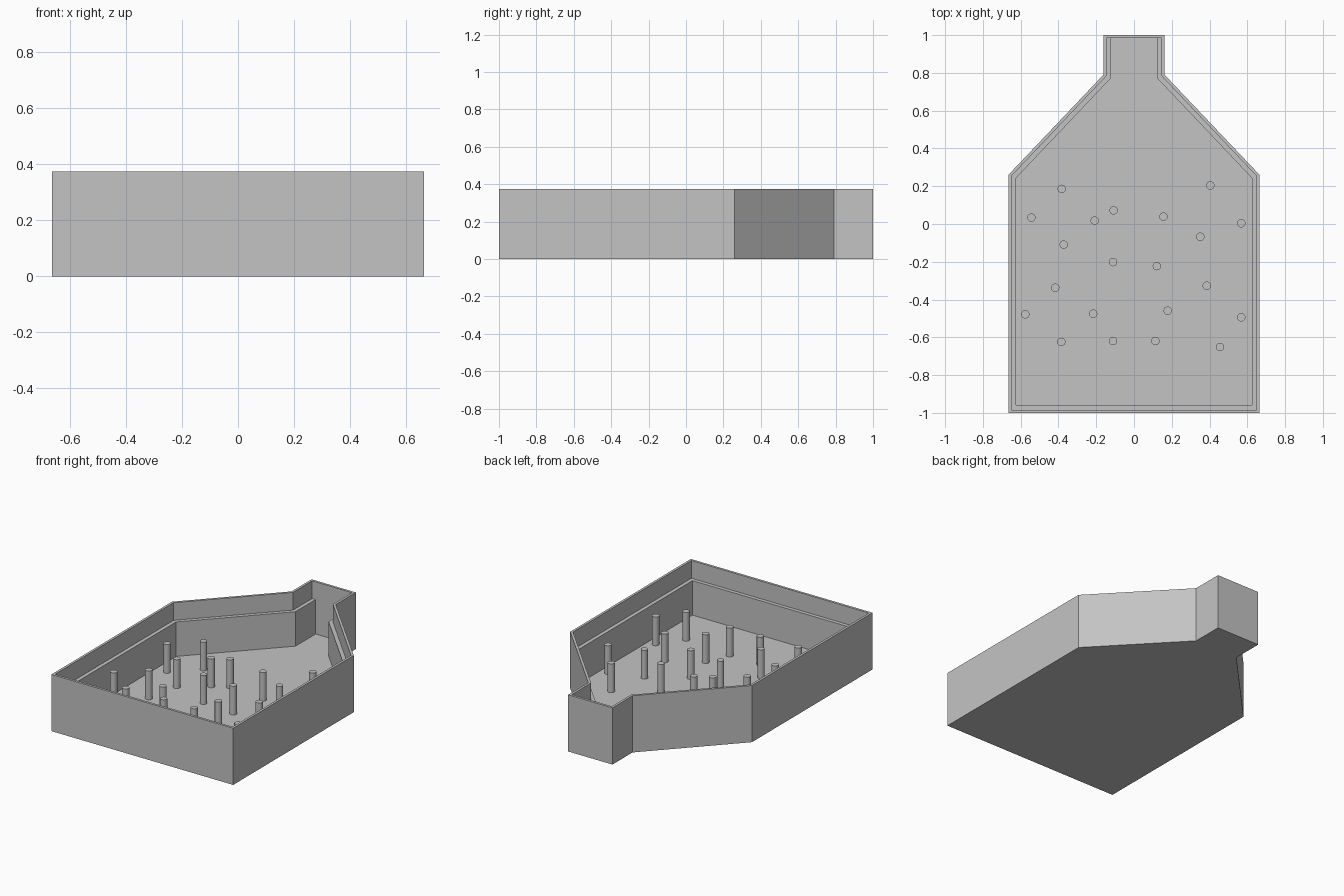
import bpy, bmesh
from mathutils import Vector
from mathutils.geometry import intersect_line_line

if "Cube" in bpy.data.objects:
    bpy.data.objects.remove(bpy.data.objects["Cube"])

HEIGHT, LEDGE_Z, FLOOR_Z, PEG_TOP = 0.375, 0.258, 0.03, 0.22
RIM, LEDGE = 0.016, 0.041

grey = bpy.data.materials.new("plain grey")
grey.diffuse_color = (0.55, 0.55, 0.55, 1)
grey.use_nodes = True
grey.node_tree.nodes["Principled BSDF"].inputs["Base Color"].default_value = grey.diffuse_color

# Bottle-shaped outline, anticlockwise: right half, then its mirror
half = [(0.665, -1), (0.665, 0.26), (0.162, 0.79), (0.162, 1)]
outline = [Vector((x, y, 0)) for x, y in half + [(-x, y) for x, y in reversed(half)]]
N = len(outline)
BACK = 3  # edge that closes the neck


def inset(points, widths):
    """Move each edge inwards by its own width and intersect neighbours."""
    lines = []
    for i, w in enumerate(widths):
        a, b = points[i], points[(i + 1) % N]
        d = (b - a).normalized()
        n = Vector((-d.y, d.x, 0)) * w
        lines.append((a + n, b + n))
    return [intersect_line_line(*lines[i - 1], *lines[i])[0] for i in range(N)]


rim = inset(outline, [RIM] * N)
ledge = inset(outline, [RIM if i == BACK else LEDGE for i in range(N)])

# Tray: outer wall, rim, ledge step, inner wall and floor
bm = bmesh.new()
levels = [(outline, 0), (outline, HEIGHT), (rim, HEIGHT), (rim, LEDGE_Z),
          (ledge, LEDGE_Z), (ledge, FLOOR_Z)]
loops = [[bm.verts.new((p.x, p.y, z)) for p in pts] for pts, z in levels]
for k, (lo, hi) in enumerate(zip(loops, loops[1:])):
    for i in range(N):
        if k == 3 and i == BACK:  # no ledge across the neck end
            continue
        j = (i + 1) % N
        bm.faces.new((lo[i], lo[j], hi[j], hi[i]))
bm.faces.new(loops[0][::-1])
bm.faces.new(loops[-1])
mesh = bpy.data.meshes.new("tray")
bm.to_mesh(mesh)
bm.free()
mesh.materials.append(grey)
tray = bpy.data.objects.new("tray", mesh)
bpy.context.collection.objects.link(tray)

# Round pegs standing on the floor
pegs = [(-.383, .186), (.404, .204), (-.543, .034), (-.208, .018), (-.108, .072),
        (.156, .039), (.568, .004), (-.372, -.109), (.351, -.067), (-.111, -.202),
        (.121, -.223), (-.417, -.337), (.385, -.327), (-.575, -.478), (-.216, -.475),
        (.178, -.459), (.568, -.494), (-.385, -.624), (-.111, -.619), (.113, -.619),
        (.455, -.651)]
for i, (x, y) in enumerate(pegs):
    bpy.ops.mesh.primitive_cylinder_add(vertices=24, radius=0.022, depth=PEG_TOP - FLOOR_Z,
                                        location=(x, y, (PEG_TOP + FLOOR_Z) / 2))
    peg = bpy.context.object
    peg.name = f"peg_{i + 1}"
    peg.data.materials.append(grey)
    bpy.ops.object.shade_smooth_by_angle()
